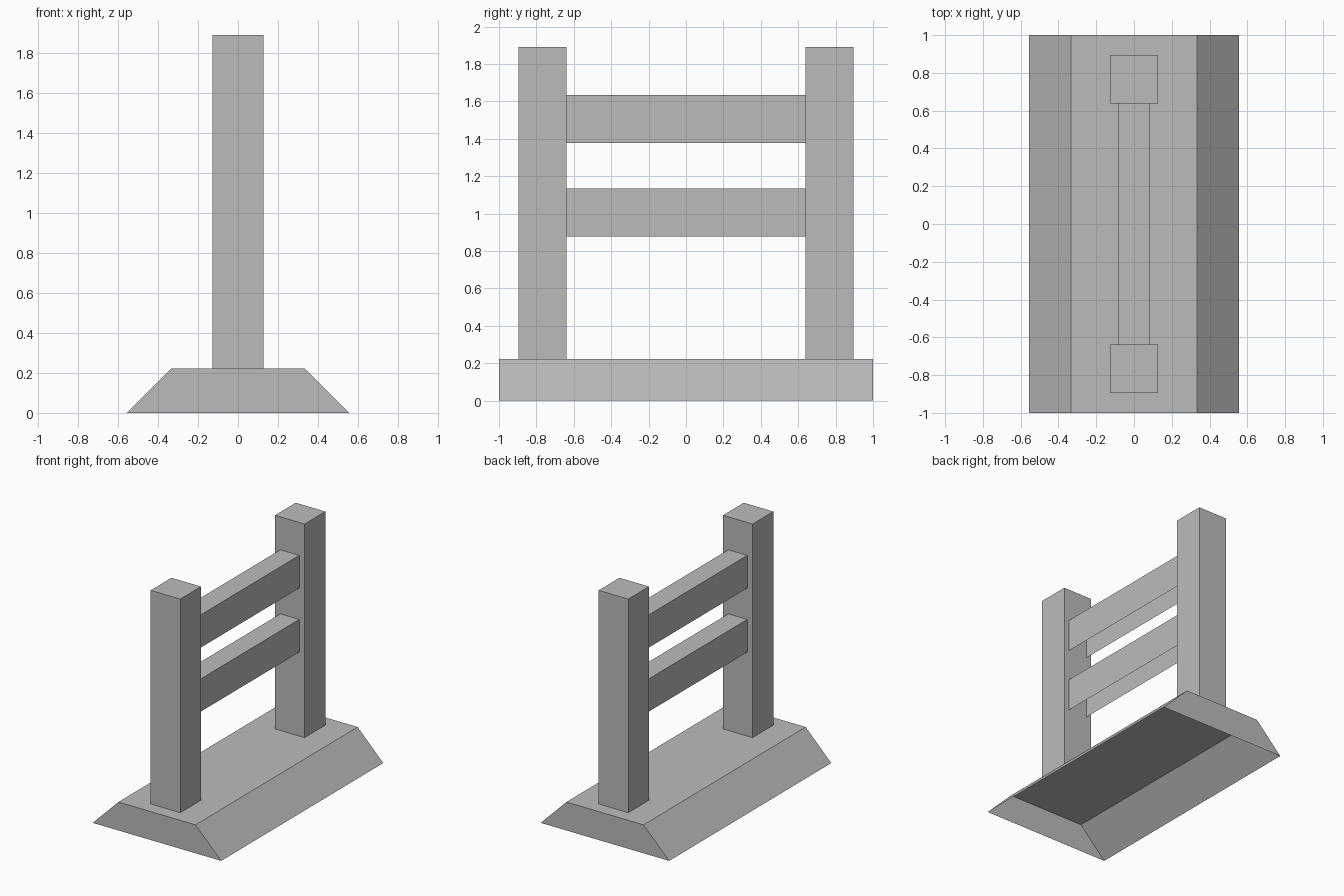
import bpy
import bmesh

cube = bpy.data.objects.get("Cube")
if cube:
    bpy.data.objects.remove(cube, do_unlink=True)

# One plain grey for the whole model
grey = bpy.data.materials.new("plain_grey")
grey.use_nodes = True
colour = (0.5, 0.5, 0.5, 1.0)
grey.diffuse_color = colour
grey.node_tree.nodes["Principled BSDF"].inputs["Base Color"].default_value = colour


def shell(name, centre, size, top_width=None, open_ends=False):
    """Box without a bottom; its top may be narrower in x, its y ends may be open."""
    bm = bmesh.new()
    bmesh.ops.create_cube(bm, size=1)
    bm.normal_update()
    unwanted = [f for f in bm.faces
                if f.normal.z < -0.9 or (open_ends and abs(f.normal.y) > 0.9)]
    bmesh.ops.delete(bm, geom=unwanted, context="FACES")
    for v in bm.verts:
        width = top_width if top_width and v.co.z > 0 else size[0]
        v.co.x *= width
        v.co.y *= size[1]
        v.co.z *= size[2]
    mesh = bpy.data.meshes.new(name)
    bm.to_mesh(mesh)
    bm.free()
    mesh.materials.append(grey)
    obj = bpy.data.objects.new(name, mesh)
    obj.location = centre
    bpy.context.collection.objects.link(obj)
    return obj


base_height = 0.222
post_top = 1.89
post_width = 0.256
post_y = 0.767
post_height = post_top - base_height

# Hollow base with sloping long sides
shell("base", (0, 0, base_height / 2), (1.11, 2, base_height), top_width=0.667)

# Upright posts at both ends
for name, side in (("front_post", -1), ("back_post", 1)):
    shell(name, (0, side * post_y, base_height + post_height / 2),
          (post_width, post_width, post_height))

# Open-bottomed rails spanning between the posts
rail_length = 2 * post_y - post_width
for name, z in (("lower_rail", 1.005), ("upper_rail", 1.505)):
    shell(name, (0, 0, z), (0.164, rail_length, 0.256), open_ends=True)
